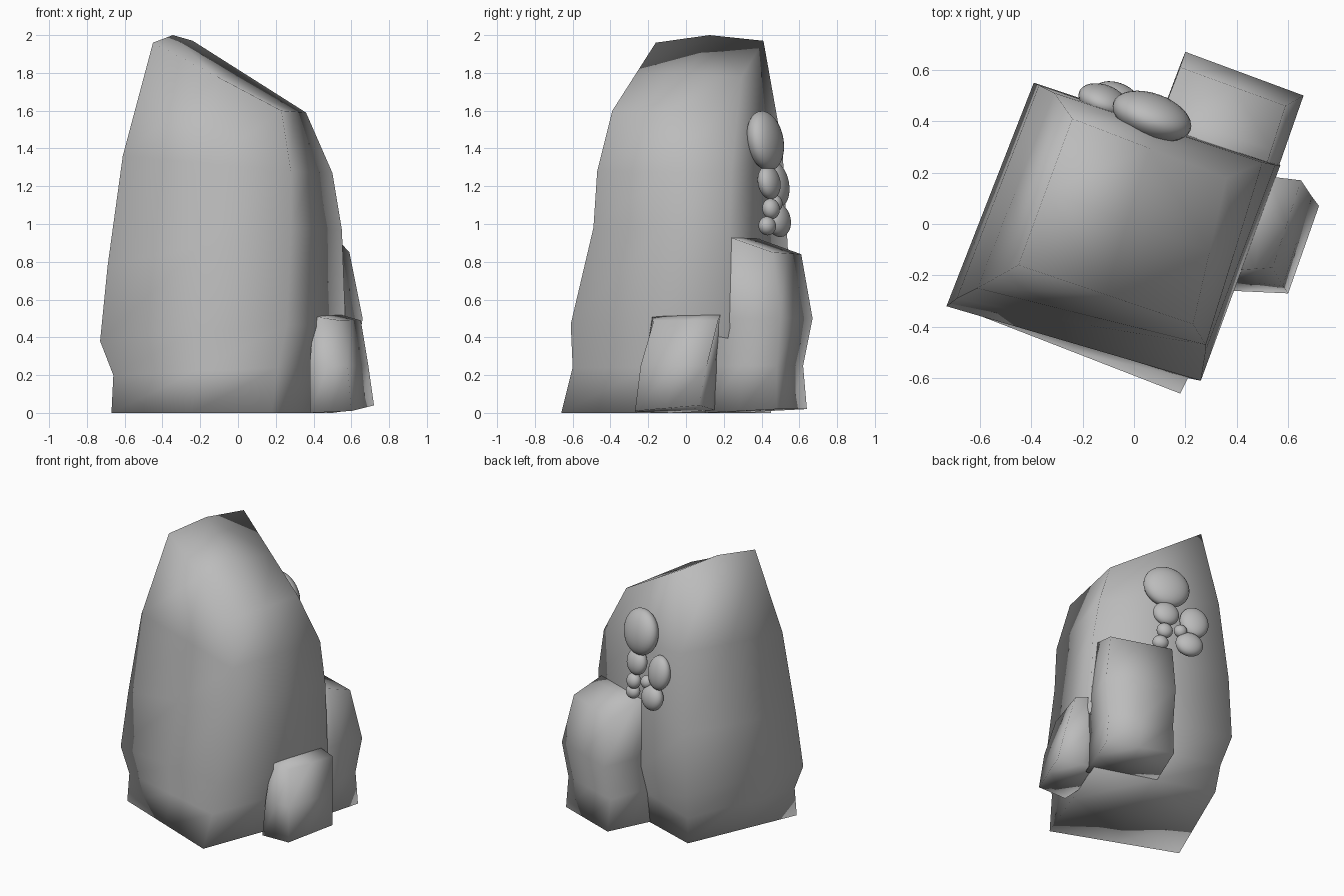
import bpy
import bmesh
from math import radians
from mathutils import Vector, Matrix

# Remove the default cube only
default_cube = bpy.data.objects.get("Cube")
if default_cube:
    bpy.data.objects.remove(default_cube, do_unlink=True)

# One stone colour
stone = bpy.data.materials.new("stone_grey")
stone.use_nodes = True
stone_colour = (0.5, 0.5, 0.5, 1.0)
stone.diffuse_color = stone_colour
stone.node_tree.nodes["Principled BSDF"].inputs["Base Color"].default_value = stone_colour


def finish(name, bm):
    """Turn a bmesh into a fully smooth-shaded stone object."""
    bmesh.ops.recalc_face_normals(bm, faces=bm.faces)
    for face in bm.faces:
        face.smooth = True
    mesh = bpy.data.meshes.new(name)
    bm.to_mesh(mesh)
    bm.free()
    mesh.materials.append(stone)
    obj = bpy.data.objects.new(name, mesh)
    bpy.context.collection.objects.link(obj)
    return obj


def loft(name, edges, crown=0.0):
    """Skin a four-cornered block from its upright corner edges (bottom to top)."""
    bm = bmesh.new()
    rings = []
    for level in zip(*edges):
        corners = [Vector(p) for p in level]
        ring = []
        for i, corner in enumerate(corners):
            ring += [corner, (corner + corners[(i + 1) % 4]) / 2]
        rings.append(ring)
    # Raise the middle of the top edge on the high side
    rings[-1][-1].z += crown
    loops = [[bm.verts.new(p) for p in ring] for ring in rings]
    for low, high in zip(loops, loops[1:]):
        for i in range(len(low)):
            j = (i + 1) % len(low)
            bm.faces.new((low[i], low[j], high[j], high[i]))
    # Close both ends with quads around a centre point
    for loop in (loops[0], loops[-1]):
        centre = bm.verts.new(sum((v.co for v in loop), Vector()) / len(loop))
        for i in range(0, len(loop), 2):
            bm.faces.new((loop[i - 1], loop[i], loop[i + 1], centre))
    return finish(name, bm)


# Tall main rock: bulging sides, sloping top
loft("main_rock", [
    [(-.67, -.33, 0), (-.66, -.32, .2), (-.73, -.32, .38),
     (-.69, -.29, .78), (-.61, -.25, 1.36), (-.45, -.16, 1.96)],
    [(.18, -.66, 0), (.21, -.6, .24), (.26, -.61, .47),
     (.28, -.49, .98), (.28, -.47, 1.28), (.23, -.39, 1.6)],
    [(.5, .18, 0), (.51, .2, .24), (.57, .23, .45),
     (.55, .23, .97), (.5, .24, 1.27), (.36, .18, 1.59)],
    [(-.33, .45, 0), (-.35, .48, .2), (-.39, .55, .4),
     (-.37, .54, .85), (-.31, .51, 1.41), (-.24, .41, 1.97)],
], crown=.035)

# Shorter rock leaning on the back
loft("back_rock", [
    [(.04, .25, 0), (.04, .25, .25), (.04, .25, .5), (.04, .25, .97)],
    [(.5, .1, 0), (.5, .1, .25), (.52, .1, .5), (.48, .12, .97)],
    [(.64, .48, .02), (.62, .48, .25), (.66, .5, .5), (.59, .46, .85)],
    [(.19, .64, .02), (.18, .62, .25), (.2, .67, .5), (.18, .61, .84)],
])

# Low rock at the side
loft("side_rock", [
    [(.38, -.26, 0), (.38, -.22, .25), (.4, -.18, .51)],
    [(.6, -.27, .01), (.58, -.24, .25), (.54, -.17, .49)],
    [(.72, .07, .04), (.69, .11, .25), (.65, .17, .49)],
    [(.4, .2, 0), (.4, .2, .25), (.4, .2, .56)],
])

# Rounded pebbles on the back wall: position, then width, depth, height radii
pebbles = [
    ((.07, .42, 1.44), (.16, .085, .16)),
    ((.09, .44, 1.22), (.09, .055, .09)),
    ((-.12, .48, 1.21), (.1, .06, .12)),
    ((-.07, .49, 1.02), (.095, .06, .09)),
    ((.11, .45, 1.08), (.055, .045, .055)),
    ((.13, .43, .99), (.055, .045, .05)),
    ((-.01, .47, 1.11), (.045, .04, .045)),
]
# Turned with the wall and tipped to follow its lean
wall_turn = Matrix.Rotation(radians(-20), 4, "Z") @ Matrix.Rotation(radians(10), 4, "X")
for number, (place, radii) in enumerate(pebbles, 1):
    bm = bmesh.new()
    bmesh.ops.create_uvsphere(bm, u_segments=32, v_segments=16, radius=1)
    shape = Matrix.Translation(place) @ wall_turn @ Matrix.Diagonal((*radii, 1))
    bmesh.ops.transform(bm, matrix=shape, verts=bm.verts)
    finish(f"pebble_{number}", bm)
